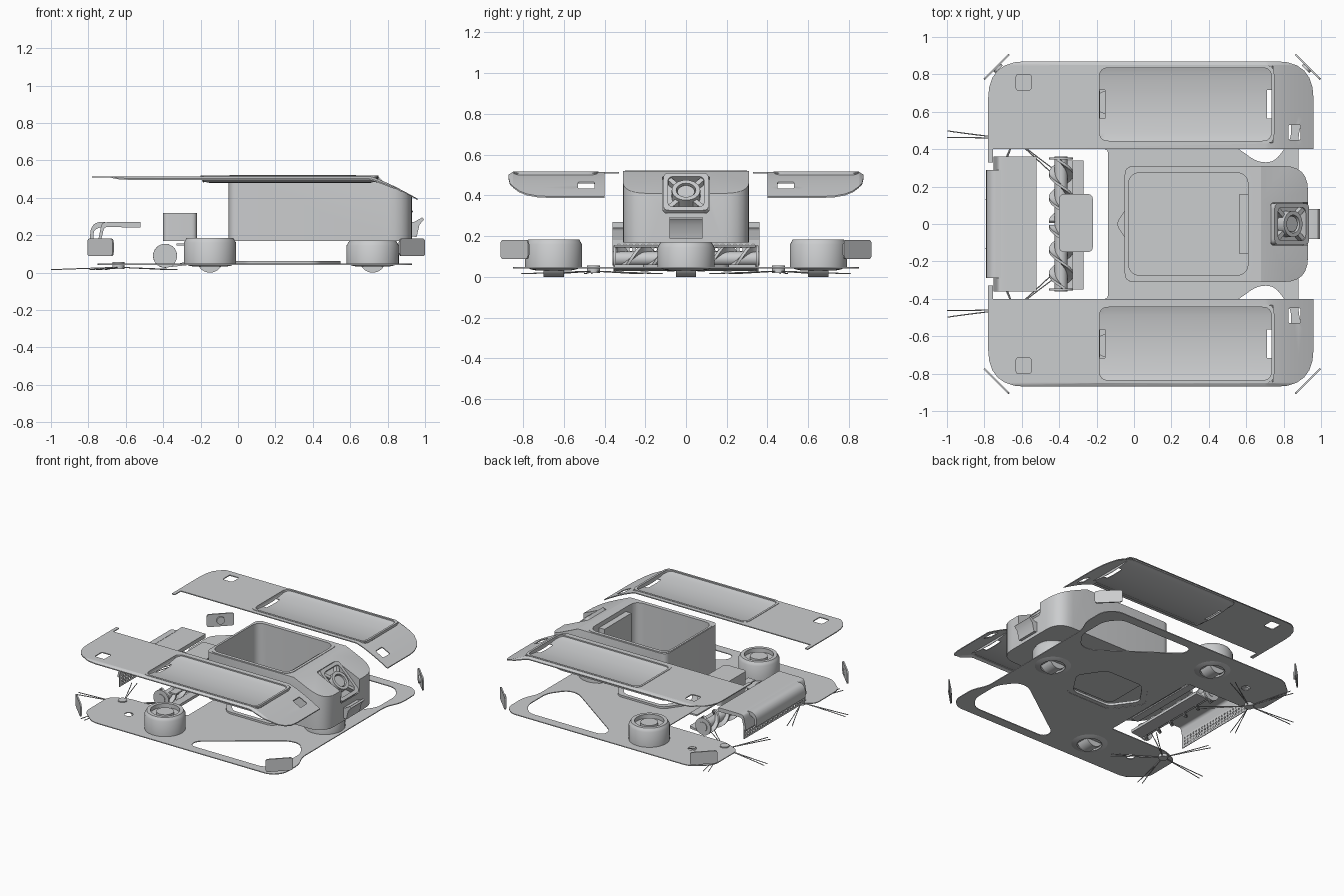
import bpy, bmesh, math
from mathutils import Vector, Matrix

cube = bpy.data.objects.get("Cube")
if cube:
    bpy.data.objects.remove(cube, do_unlink=True)

grey = bpy.data.materials.new("light grey")
grey.use_nodes = True
colour = (0.6, 0.61, 0.62, 1)
grey.diffuse_color = colour
grey.node_tree.nodes["Principled BSDF"].inputs["Base Color"].default_value = colour


def activate(ob):
    bpy.ops.object.select_all(action='DESELECT')
    ob.select_set(True)
    bpy.context.view_layer.objects.active = ob


def finish(ob, mods=()):
    """Apply modifiers, colour and smooth the part."""
    activate(ob)
    for m in mods:
        bpy.ops.object.modifier_apply(modifier=m.name)
    ob.data.materials.clear()
    ob.data.materials.append(grey)
    bpy.ops.object.shade_smooth_by_angle(angle=math.radians(35))
    return ob


def from_bmesh(name, bm, matrix=Matrix()):
    bmesh.ops.remove_doubles(bm, verts=bm.verts, dist=0.0002)
    bmesh.ops.recalc_face_normals(bm, faces=bm.faces)
    bm.transform(matrix)
    me = bpy.data.meshes.new(name)
    bm.to_mesh(me)
    bm.free()
    ob = bpy.data.objects.new(name, me)
    bpy.context.collection.objects.link(ob)
    return finish(ob)


def rounded(points, r=0.0, steps=6):
    """Polygon with rounded corners; a third value overrides the radius."""
    out, n = [], len(points)
    for i, p in enumerate(points):
        c, a, b = (Vector(points[k % n][:2]) for k in (i, i - 1, i + 1))
        rad = p[2] if len(p) > 2 else r
        if rad <= 0:
            out.append(c)
            continue
        p0 = c + (a - c).normalized() * min(rad, (a - c).length * 0.48)
        p1 = c + (b - c).normalized() * min(rad, (b - c).length * 0.48)
        for k in range(steps + 1):
            t = k / steps
            out.append(p0 * (1 - t) ** 2 + c * 2 * t * (1 - t) + p1 * t * t)
    return out


def rect(x0, x1, y0, y1, r=0.0):
    return rounded([(x0, y0), (x1, y0), (x1, y1), (x0, y1)], r)


def disc(x, y, r, n=20):
    return [Vector((x + r * math.cos(k * math.tau / n), y + r * math.sin(k * math.tau / n))) for k in range(n)]


def slab(name, loops, z0, z1, matrix=Matrix()):
    """Extrude outlines; the loops after the first are holes."""
    cu = bpy.data.curves.new(name, 'CURVE')
    cu.dimensions, cu.fill_mode, cu.extrude = '2D', 'BOTH', (z1 - z0) / 2
    for loop in loops:
        sp = cu.splines.new('POLY')
        sp.points.add(len(loop) - 1)
        for pt, v in zip(sp.points, loop):
            pt.co = (v.x, v.y, 0, 1)
        sp.use_cyclic_u = True
    ob = bpy.data.objects.new(name, cu)
    bpy.context.collection.objects.link(ob)
    activate(ob)
    bpy.ops.object.convert(target='MESH')
    ob = bpy.context.object
    bm = bmesh.new()
    bm.from_mesh(ob.data)
    bpy.data.objects.remove(ob, do_unlink=True)
    return from_bmesh(name, bm, matrix @ Matrix.Translation((0, 0, (z0 + z1) / 2)))


UPRIGHT = Matrix.Rotation(math.pi / 2, 4, 'X')  # outline in x-z, depth along y


def cylinder(name, r, depth, loc, axis='Z', n=32):
    bm = bmesh.new()
    bmesh.ops.create_cone(bm, cap_ends=True, segments=n, radius1=r, radius2=r, depth=depth)
    turn = {'Z': Matrix(), 'Y': UPRIGHT, 'X': Matrix.Rotation(math.pi / 2, 4, 'Y')}[axis]
    return from_bmesh(name, bm, Matrix.Translation(loc) @ turn)


def lathe(name, profile, loc, n=40):
    bm = bmesh.new()
    rings = [[bm.verts.new((r * math.cos(k * math.tau / n), r * math.sin(k * math.tau / n), z))
              for k in range(n)] for r, z in profile]
    for a, b in zip(rings, rings[1:]):
        for k in range(n):
            bm.faces.new((a[k], a[k - 1], b[k - 1], b[k]))
    return from_bmesh(name, bm, Matrix.Translation(loc))


def edit(ob, fn):
    bm = bmesh.new()
    bm.from_mesh(ob.data)
    fn(bm)
    bm.to_mesh(ob.data)
    bm.free()


def cut(ob, tool):
    m = ob.modifiers.new("cut", 'BOOLEAN')
    m.object, m.solver = tool, 'EXACT'
    finish(ob, [m])
    bpy.data.objects.remove(tool, do_unlink=True)


# Chassis plate with side openings, centre hatch and small holes
half = [(.88, .5), (.93, .6), (.93, .78), (.86, .85), (-.62, .85), (-.75, .74), (-.75, .46), (-.62, .4), (-.14, .4, .02)]
outline = rounded(half + [(p[0], -p[1]) + p[2:] for p in reversed(half)], .05)
opening = [(.15, .78), (.14, .7), (.66, .33), (.75, .33), (.84, .45), (.84, .68), (.76, .78)]
hatch = [(-.1, 0), (.05, -.21), (.42, -.21), (.56, 0), (.42, .21), (.05, .21)]
holes = [rounded(hatch, .04)]
for s in (1, -1):
    holes += [rounded([(x, y * s) for x, y in opening], .05), disc(-.48, s * .61, .03)]
slab("chassis_plate", [outline] + holes, .042, .048)
inner = rounded([(.23 + (x - .23) * .85, y * .85) for x, y in hatch], .04)
slab("hatch_rim", [rounded(hatch, .04), inner], .044, .062)

# Wheel pods and wheels
for name, x, y, top in (("front", .72, 0, .17), ("left", -.15, .65, .185), ("right", -.15, -.65, .185)):
    lathe(name + "_pod", [(0, .06), (.07, .055), (.085, .032), (.11, .037), (.14, .048), (.14, top - .025),
                          (.132, top - .012), (.125, top), (.1, top), (.1, top - .03), (0, top - .03)], (x, y, 0))
    cylinder(name + "_wheel", .07, .1, (x, y, .07), 'Y')
    cylinder(name + "_pod_hub", .06, .03, (x, y, top - .025))

# Main body with sloped nose, open bin and sensor recess
body = slab("main_body", [rounded([(-.05, -.31, .05), (.93, -.31, .13), (.93, .31, .13), (-.05, .31, .05)])], .17, .52)


def slope_nose(bm):
    geom = bm.verts[:] + bm.edges[:] + bm.faces[:]
    res = bmesh.ops.bisect_plane(bm, geom=geom, plane_co=(.68, 0, .52), plane_no=(.11, 0, .25), clear_outer=True)
    rim = [e for e in res["geom_cut"] if isinstance(e, bmesh.types.BMEdge)]
    bmesh.ops.edgenet_fill(bm, edges=rim)
    bmesh.ops.recalc_face_normals(bm, faces=bm.faces)


edit(body, slope_nose)
bevel = body.modifiers.new("bevel", 'BEVEL')
bevel.width, bevel.segments, bevel.limit_method, bevel.angle_limit = .025, 4, 'ANGLE', math.radians(22)
finish(body, [bevel])
cut(body, slab("bin_cutter", [rect(-.03, .61, -.275, .275, .07)], .2, .6))
FACE = Matrix.Translation((.83, 0, .405)) @ Matrix.Rotation(math.pi / 4, 4, 'Y')
cut(body, slab("sensor_cutter", [rect(-.135, .135, -.115, .115, .02)], -.02, .2, FACE))
slab("bin_rim", [rect(-.045, .63, -.3, .3, .08), rect(-.03, .61, -.275, .275, .07)], .51, .523)
slab("bin_panel", [rect(.565, .612, -.16, .16)], .22, .49)

# Nose sensor: square frame, crossed arms, ring and lens
slab("sensor_frame", [rect(-.13, .13, -.11, .11, .03), rect(-.105, .105, -.088, .088, .03)], -.02, .02, FACE)
for a in (40, -40):
    slab("sensor_arm", [rect(-.135, .135, -.012, .012)], -.02, .012, FACE @ Matrix.Rotation(math.radians(a), 4, 'Z'))
slab("sensor_ring", [disc(0, 0, .07, 32), disc(0, 0, .048, 32)], -.02, .03, FACE)
slab("sensor_lens", [disc(0, 0, .042, 24)], -.02, .02, FACE)
tab = [(.9, .2), (.955, .19), (.97, .255), (.995, .285), (.985, .295), (.94, .27), (.9, .27)]
slab("nose_tab", [rounded(tab)], -.08, .08, UPRIGHT)


# Side covers with drooping nose end, window holes and long troughs
def droop(bm):
    cuts = [((.70 + .02 * k, 0, 0), (1, 0, 0)) for k in range(13)]
    cuts += [((0, s * .85, 0), (0, 1, 0)) for s in (1, -1)]
    for co, no in cuts:
        bmesh.ops.bisect_plane(bm, geom=bm.verts[:] + bm.edges[:] + bm.faces[:], plane_co=co, plane_no=no)
    for v in bm.verts:
        t = max(0, (v.co.x - .7) / .26)
        v.co.z -= .12 * t ** 1.25 + .012 * max(0, (abs(v.co.y) - .85) / .02)


for s, side in ((1, "left"), (-1, "right")):
    def flip(loop):
        return [Vector((v.x, v.y * s)) for v in loop]
    edge = rounded([(.96, .4), (.96, .87, .2), (-.78, .87, .2), (-.78, .33), (-.755, .33), (-.755, .4)])
    loops = [edge, rect(-.2, .75, .43, .85, .05), rect(-.63, -.55, .715, .8, .015), rect(.825, .89, .45, .53, .01)]
    cover = slab(side + "_cover", [flip(l) for l in loops], .508, .515)
    edit(cover, droop)
    finish(cover)
    slab(side + "_trough_rim", [flip(rect(-.2, .75, .43, .85, .05)), flip(rect(-.185, .735, .445, .835, .05))], .5, .518)

    bm = bmesh.new()
    stations, n = (-.195, -.185, -.155, .71, .74, .745), 16
    rows = []
    for x in stations:
        end = x in (stations[0], stations[-1])
        rows.append([bm.verts.new((x, s * (.435 + .41 * j / n),
                     .51 - (0 if end else .028 * math.sin(math.pi * j / n) ** .7))) for j in range(n + 1)])
    for i in range(len(rows) - 1):
        for j in range(n):
            if not (i in (1, 3) and 5 <= j < 11):  # slots at both ends
                bm.faces.new((rows[i][j], rows[i + 1][j], rows[i + 1][j + 1], rows[i][j + 1]))
    trough = from_bmesh(side + "_trough", bm)
    solid = trough.modifiers.new("thickness", 'SOLIDIFY')
    solid.thickness, solid.offset = .005, 0
    finish(trough, [solid])

# Corner bumpers
for sx, cx in ((1, .93), (-1, -.735)):
    for sy in (1, -1):
        spin = Matrix.Translation((cx, sy * .84, .135)) @ Matrix.Rotation(-math.pi / 4 * sx * sy, 4, 'Z') @ UPRIGHT
        slab("corner_bumper", [rect(-.095, .095, -.047, .047, .02)], -.005, .005, spin)
        slab("bumper_boss", [disc(0, 0, .028)], 0, .018 * sy, spin)

# Rear hood: bent sheet with end flange and perforated wall
hood = [(-.52, .27), (-.71, .27, .03), (-.73, .262, .03), (-.75, .16), (-.735, .16), (-.715, .245, .02), (-.52, .24)]
slab("rear_hood", [rounded(hood)], -.36, .36, UPRIGHT)
lip = [(-.71, .27), (-.76, .27, .03), (-.79, .235, .03), (-.79, .17), (-.775, .17), (-.77, .23, .02), (-.71, .25)]
slab("rear_lip", [rounded(lip)], -.29, .29, UPRIGHT)
wall_holes = [disc(-.33 + .03 * i, .11 + .025 * j, .008, 8) for i in range(23) for j in range(3)]
slab("perforated_wall", [rect(-.36, .36, .09, .19)] + wall_holes, -.735, -.73,
     Matrix(((0, 0, 1, 0), (1, 0, 0, 0), (0, 1, 0, 0), (0, 0, 0, 1))))

# Sweeping roller with mirrored spiral fins, scoop and motor
cylinder("roller_core", .034, .72, (-.39, 0, .09), 'Y')
for s in (1, -1):
    cylinder("roller_end", .064, .012, (-.39, s * .35, .09), 'Y')
    for start in (0, math.pi):
        bm = bmesh.new()
        steps = 60
        spiral = []
        for k in range(steps + 1):
            a = start + s * k / steps * math.tau * 1.3
            spiral.append([bm.verts.new((-.39 + r * math.cos(a), s * (.01 + .335 * k / steps), .09 + r * math.sin(a)))
                           for r in (.03, .064)])
        for p, q in zip(spiral, spiral[1:]):
            bm.faces.new((p[0], p[1], q[1], q[0]))
        fin = from_bmesh("roller_fin", bm)
        solid = fin.modifiers.new("thickness", 'SOLIDIFY')
        solid.thickness, solid.offset = .014, 0
        finish(fin, [solid])
slab("scoop", [rounded([(-.36, .03), (-.27, .04), (-.27, .06), (-.31, .05), (-.36, .036)])], -.34, .35, UPRIGHT)
slab("scoop_rail", [rect(-.33, -.27, .145, .157, .004)], -.34, .35, UPRIGHT)
slab("roller_motor", [rect(-.4, -.22, -.15, .16, .03)], .17, .32)

# Corner sweepers: hub and five thin drooping bristle pairs
for s in (1, -1):
    cylinder("sweeper_hub", .032, .035, (-.64, s * .455, .038), n=20)
    cu = bpy.data.curves.new("sweeper_bristles", 'CURVE')
    cu.dimensions, cu.bevel_depth, cu.bevel_resolution = '3D', .003, 1
    for k in range(5):
        for shift in (-.025, .025):
            a = math.radians(176 + 72 * k) + shift
            sp = cu.splines.new('POLY')
            sp.points.add(8)
            for i, pt in enumerate(sp.points):
                r, bend = .02 + .34 * i / 8, a + shift * i / 8
                pt.co = (-.64 + r * math.cos(bend), s * (.455 + r * math.sin(bend)), .028 - .012 * i / 8, 1)
    ob = bpy.data.objects.new("sweeper_bristles", cu)
    bpy.context.collection.objects.link(ob)
    activate(ob)
    bpy.ops.object.convert(target='MESH')
    finish(bpy.context.object)
